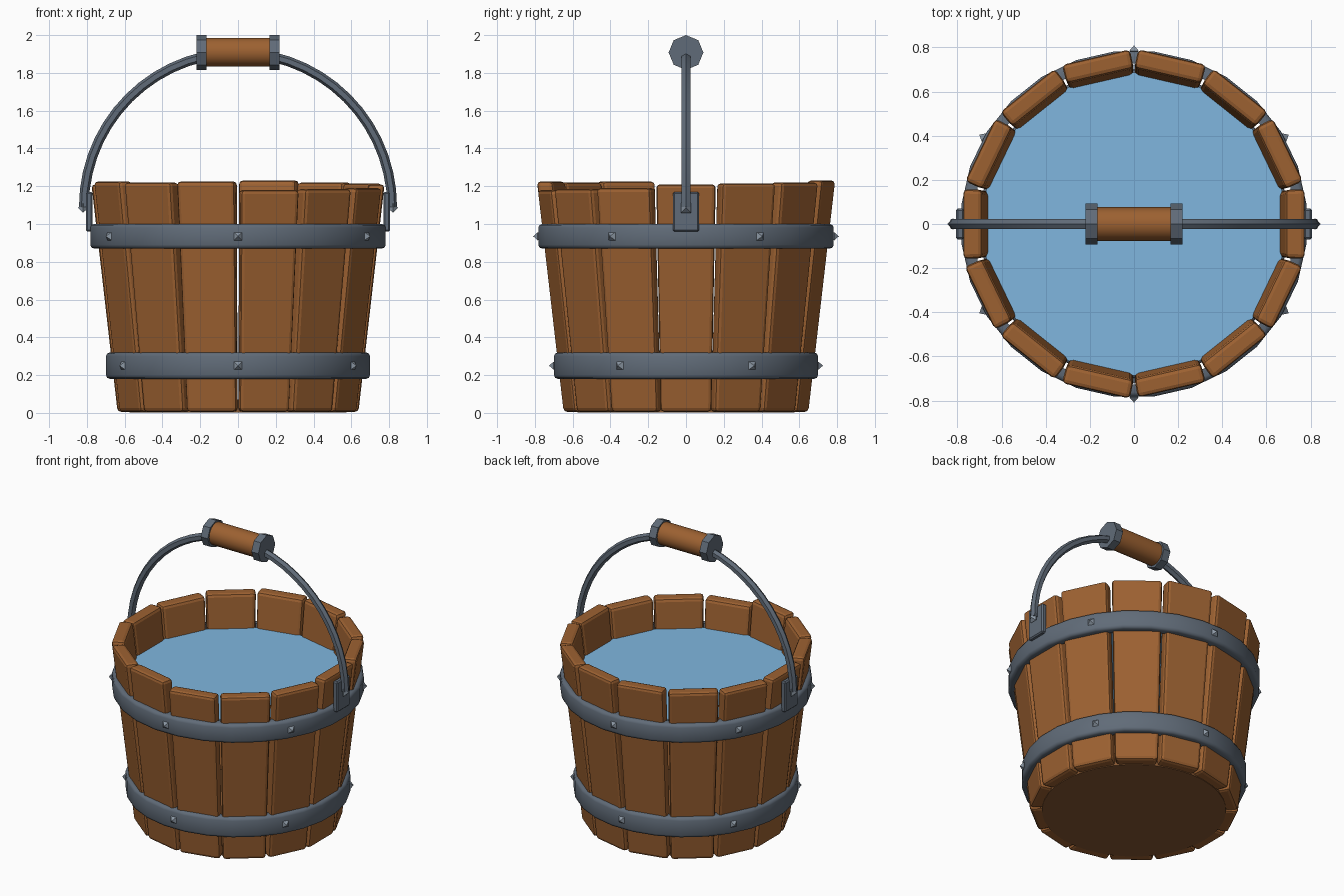
import bpy, bmesh, math
from mathutils import Vector, Matrix

if "Cube" in bpy.data.objects:
    bpy.data.objects.remove(bpy.data.objects["Cube"])


def mat(name, rgb):
    m = bpy.data.materials.new(name)
    m.diffuse_color = (*rgb, 1)
    m.use_nodes = True
    m.node_tree.nodes["Principled BSDF"].inputs["Base Color"].default_value = m.diffuse_color
    return m


WOOD = mat("wood", (0.335, 0.12, 0.031))
DARK = mat("dark wood", (0.25, 0.10, 0.032))
IRON = mat("iron", (0.118, 0.148, 0.188))
RIVET = mat("rivet steel", (0.26, 0.31, 0.37))
WATER = mat("water", (0.215, 0.47, 0.74))


def finish(name, bm, material, smooth=0, bevel=0, segs=2):
    bmesh.ops.recalc_face_normals(bm, faces=bm.faces)
    me = bpy.data.meshes.new(name)
    bm.to_mesh(me)
    bm.free()
    me.materials.append(material)
    ob = bpy.data.objects.new(name, me)
    bpy.context.collection.objects.link(ob)
    if bevel:
        b = ob.modifiers.new("bevel", 'BEVEL')
        b.width, b.segments = bevel, segs
    if smooth:
        bpy.ops.object.select_all(action='DESELECT')
        ob.select_set(True)
        bpy.context.view_layer.objects.active = ob
        bpy.ops.object.shade_smooth_by_angle(angle=math.radians(smooth))
    return ob


def cylinder(name, r, length, sides, matrix, material, smooth=0):
    bm = bmesh.new()
    bmesh.ops.create_cone(bm, cap_ends=True, segments=sides, radius1=r, radius2=r,
                          depth=length, matrix=matrix)
    return finish(name, bm, material, smooth)


def rivet(name, angle, r, z, size=0.03, height=0.024):
    # pointed square stud: an octahedron half sunk into the metal
    bm = bmesh.new()
    m = (Matrix.Rotation(angle, 4, 'Z') @ Matrix.Translation((r, 0, z))
         @ Matrix.Rotation(math.pi / 2, 4, 'Y') @ Matrix.Rotation(math.pi / 4, 4, 'Z')
         @ Matrix.Diagonal((size, size, height, 1)))
    ring = [bm.verts.new(p) for p in ((1, 0, 0), (0, 1, 0), (-1, 0, 0), (0, -1, 0))]
    for tip in (1, -1):
        t = bm.verts.new((0, 0, tip))
        for k in range(4):
            bm.faces.new((ring[k], ring[(k + 1) % 4], t))
    bm.transform(m)
    finish(name, bm, RIVET)


# Staves: tapered, outward-leaning boards of slightly uneven height
N = 14
LEAN = 0.14 / 1.22
heights = [1.21, 1.215, 1.22, 1.23, 1.225, 1.215, 1.205, 1.21, 1.225, 1.22, 1.225,
           1.18, 1.185, 1.19]
for i, h in enumerate(heights):
    bm = bmesh.new()
    rings = []
    for z, half in ((0.005, 0.137), (h, 0.158)):
        ro = 0.637 + LEAN * z
        ri = ro - 0.088
        hi = min(half, ri * 0.226)
        rings.append([bm.verts.new(p) for p in
                      ((ri, -hi, z), (ro, -half, z), (ro, half, z), (ri, hi, z))])
    a, b = rings
    bm.faces.new(a)
    bm.faces.new(b)
    for k in range(4):
        bm.faces.new((a[k], a[(k + 1) % 4], b[(k + 1) % 4], b[k]))
    bm.transform(Matrix.Rotation(i * math.tau / N, 4, 'Z'))
    finish(f"stave_{i + 1}", bm, WOOD, bevel=0.02)

# Floor and water
cylinder("bucket_floor", 0.575, 0.07, 40, Matrix.Translation((0, 0, 0.036)), DARK)
cylinder("water_surface", 0.687, 0.012, 28, Matrix.Translation((0, 0, 0.984)), WATER)


# Iron hoops, lathed from a softly rounded profile
def hoop(name, z0, z1, r, sides=28):
    c = 0.02
    prof = [(r - 0.055, z0), (r - c, z0), (r - 0.006, z0 + 0.006), (r, z0 + c),
            (r, z1 - c), (r - 0.006, z1 - 0.006), (r - c, z1), (r - 0.055, z1)]
    bm = bmesh.new()
    loops = []
    for s in range(sides):
        t = (s + 0.5) * math.tau / sides
        loops.append([bm.verts.new((x * math.cos(t), x * math.sin(t), z)) for x, z in prof])
    n = len(prof)
    for s in range(sides):
        a, b = loops[s], loops[(s + 1) % sides]
        for k in range(n):
            bm.faces.new((a[k], b[k], b[(k + 1) % n], a[(k + 1) % n]))
    finish(name, bm, IRON, smooth=60)


for label, z0, z1, r in (("lower", 0.18, 0.32, 0.703), ("upper", 0.87, 1.0, 0.787)):
    hoop(label + "_hoop", z0, z1, r)
    for k in range(6):
        rivet(f"{label}_rivet_{k + 1}", math.radians(30 + 60 * k), r - 0.002,
              (z0 + z1) / 2)

# Side plates with pivot rivets
for side, ang in (("right", 0), ("left", math.pi)):
    bm = bmesh.new()
    bmesh.ops.create_cube(bm, size=1, matrix=Matrix.Rotation(ang, 4, 'Z')
                          @ Matrix.Translation((0.788, 0, 1.065))
                          @ Matrix.Diagonal((0.036, 0.14, 0.21, 1)))
    finish(side + "_handle_plate", bm, IRON, bevel=0.008, segs=1)
    rivet(side + "_pivot_rivet", ang, 0.82, 1.085, 0.036, 0.027)

# Bail: semicircular six-sided rod
R, ZC, STEPS, S, TR = 0.816, 1.09, 28, 6, 0.026
bm = bmesh.new()
loops = []
for i in range(STEPS + 1):
    t = math.pi * i / STEPS
    out = Vector((math.cos(t), 0, math.sin(t)))
    ring = []
    for k in range(S):
        u = math.tau * k / S
        p = out * (R + TR * math.cos(u)) + Vector((0, TR * math.sin(u), ZC))
        ring.append(bm.verts.new(p))
    loops.append(ring)
for a, b in zip(loops, loops[1:]):
    for k in range(S):
        bm.faces.new((a[k], a[(k + 1) % S], b[(k + 1) % S], b[k]))
bm.faces.new(loops[0])
bm.faces.new(loops[-1])
finish("bail_rod", bm, IRON, smooth=30)

# Wooden grip and octagonal end collars
along_x = Matrix.Rotation(math.pi / 2, 4, 'Y')
cylinder("handle_grip", 0.076, 0.36, 16, Matrix.Translation((0, 0, 1.91)) @ along_x, WOOD, 35)
for side, x in (("right", 0.193), ("left", -0.193)):
    cylinder(side + "_grip_collar", 0.092, 0.053, 8,
             Matrix.Translation((x, 0, 1.908)) @ along_x, IRON)
